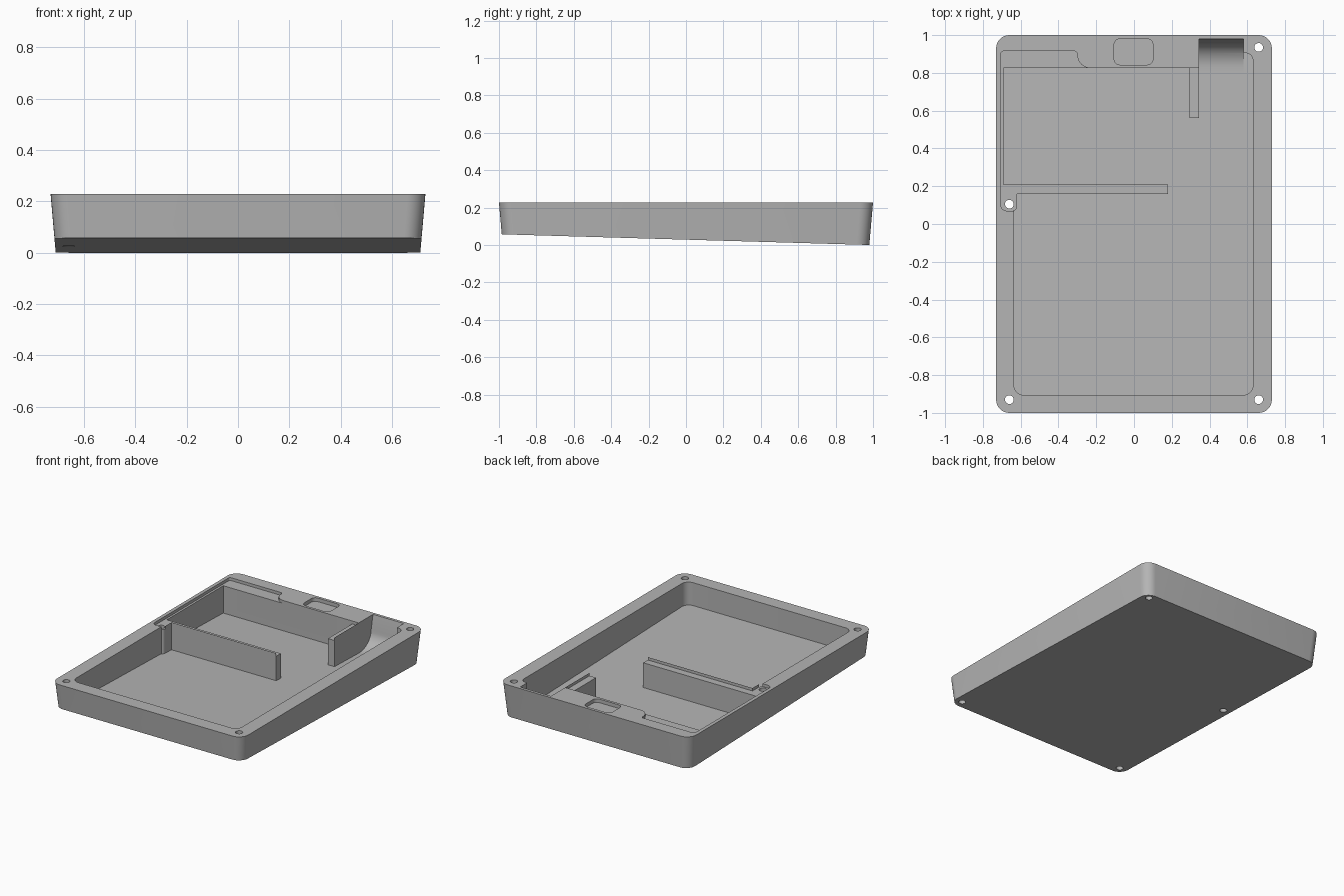
import bpy
import bmesh
import math
from mathutils import Vector

if "Cube" in bpy.data.objects:
    bpy.data.objects.remove(bpy.data.objects["Cube"])

TOP = 0.228        # rim height
LEDGE = 0.208      # recessed ledge height
DRAFT = 0.0875     # outward lean of the outer walls
FLOOR = 0.015      # thickness of the sloping floor

grey = bpy.data.materials.new("plain grey")
grey.use_nodes = True
colour = (0.46, 0.46, 0.46, 1)
grey.diffuse_color = colour
grey.node_tree.nodes["Principled BSDF"].inputs["Base Color"].default_value = colour


def underside(y):
    return 0.057 * (0.978 - y) / 1.963


def floor_height(y):
    return underside(y) + FLOOR


def rounded(points, steps=8):
    """Outline from (x, y, radius) corners, each replaced by an arc."""
    out = []
    for i, (x, y, r) in enumerate(points):
        p = Vector((x, y))
        if r == 0:
            out.append(p)
            continue
        a = (Vector(points[i - 1][:2]) - p).normalized()
        b = (Vector(points[(i + 1) % len(points)][:2]) - p).normalized()
        half = a.angle(b) / 2
        centre = p + (a + b).normalized() * (r / math.sin(half))
        start = p + a * (r / math.tan(half)) - centre
        end = p + b * (r / math.tan(half)) - centre
        turn = math.atan2(start.x * end.y - start.y * end.x, start.dot(end))
        for k in range(steps + 1):
            t = turn * k / steps
            c, s = math.cos(t), math.sin(t)
            out.append(centre + Vector((start.x * c - start.y * s, start.x * s + start.y * c)))
    return out


def loft(name, lower, upper):
    """Closed solid between two matching loops."""
    bm = bmesh.new()
    lo = [bm.verts.new(p) for p in lower]
    hi = [bm.verts.new(p) for p in upper]
    bm.faces.new(lo[::-1])
    bm.faces.new(hi)
    for i in range(len(lo)):
        j = (i + 1) % len(lo)
        bm.faces.new((lo[i], lo[j], hi[j], hi[i]))
    bmesh.ops.recalc_face_normals(bm, faces=bm.faces)
    mesh = bpy.data.meshes.new(name)
    bm.to_mesh(mesh)
    bm.free()
    mesh.materials.append(grey)
    ob = bpy.data.objects.new(name, mesh)
    bpy.context.collection.objects.link(ob)
    return ob


def prism(name, outline, bottom, top=0.4):
    return loft(name, [(p.x, p.y, bottom(p.y)) for p in outline],
                [(p.x, p.y, top) for p in outline])


def box_outline(x0, x1, y0, y1, r):
    return rounded([(x0, y0, r), (x1, y0, r), (x1, y1, r), (x0, y1, r)])


# Outer shell: drafted walls and a sloping underside
rim = box_outline(-0.73, 0.73, -1, 1, 0.07)
base = []
for p in rim:
    z = underside(p.y * 0.98)
    inset = (TOP - z) * DRAFT
    base.append((p.x * (1 - inset / 0.73), p.y * (1 - inset), z))
tray = loft("tray", base, [(p.x, p.y, TOP) for p in rim])

# Main pocket, leaving the divider, the stub wall and the screw boss standing
pocket = rounded([
    (-0.635, -0.905, 0.05), (0.63, -0.905, 0.05), (0.63, 0.905, 0.04),
    (0.58, 0.905, 0), (0.58, 0.83, 0), (0.345, 0.83, 0),
    (0.345, 0.56, 0), (0.295, 0.56, 0), (0.295, 0.825, 0), (-0.69, 0.825, 0),
    (-0.69, 0.21, 0), (0.18, 0.21, 0), (0.18, 0.16, 0), (-0.62, 0.16, 0),
    (-0.62, 0.07, 0.02), (-0.635, 0.07, 0)])
cutters = [prism("pocket_cutter", pocket, floor_height)]

# Chute at the back: steep wall curving into the floor
foot, wall, rise = 0.83, 0.96, 0.13
profile = [(0.80, 0.4), (0.80, floor_height(0.80))]
for k in range(11):
    a = math.pi / 2 * k / 10
    y = foot + (wall - foot) * math.sin(a)
    profile.append((y, floor_height(foot) + (rise - 0.02) * (1 - math.cos(a))))
profile += [(0.98, TOP), (0.98, 0.4)]
cutters.append(loft("chute_cutter", [(0.345, y, z) for y, z in profile],
                    [(0.58, y, z) for y, z in profile]))

# Shallow ledge across the divider, the stub wall and the back corner
ledge = rounded([
    (-0.705, 0.07, 0.03), (-0.62, 0.07, 0.02), (-0.62, 0.16, 0),
    (0.345, 0.16, 0), (0.345, 0.825, 0), (-0.30, 0.825, 0.07),
    (-0.30, 0.915, 0.015), (-0.705, 0.915, 0.015)])
cutters.append(prism("ledge_cutter", ledge, lambda y: LEDGE))

# Shallow rounded recess in the back rim
cutters.append(prism("rim_recess_cutter", box_outline(-0.105, 0.1, 0.843, 0.98, 0.03),
                     lambda y: TOP - 0.025))

# Screw holes right through
for x, y in ((-0.66, 0.105), (0.66, 0.935), (0.66, -0.93), (-0.66, -0.93)):
    circle = [Vector((x + 0.023 * math.cos(a), y + 0.023 * math.sin(a)))
              for a in (math.tau * k / 32 for k in range(32))]
    cutters.append(prism("screw_hole_cutter", circle, lambda y: -0.1))

# Apply the cuts
bpy.ops.object.select_all(action="DESELECT")
bpy.context.view_layer.objects.active = tray
tray.select_set(True)
for cutter in cutters:
    cutter.hide_render = True
    cut = tray.modifiers.new("cut", "BOOLEAN")
    cut.operation = "DIFFERENCE"
    cut.solver = "EXACT"
    cut.object = cutter
    bpy.ops.object.modifier_apply(modifier=cut.name)
    bpy.data.objects.remove(cutter)

bpy.ops.object.shade_smooth_by_angle(angle=math.radians(30))
